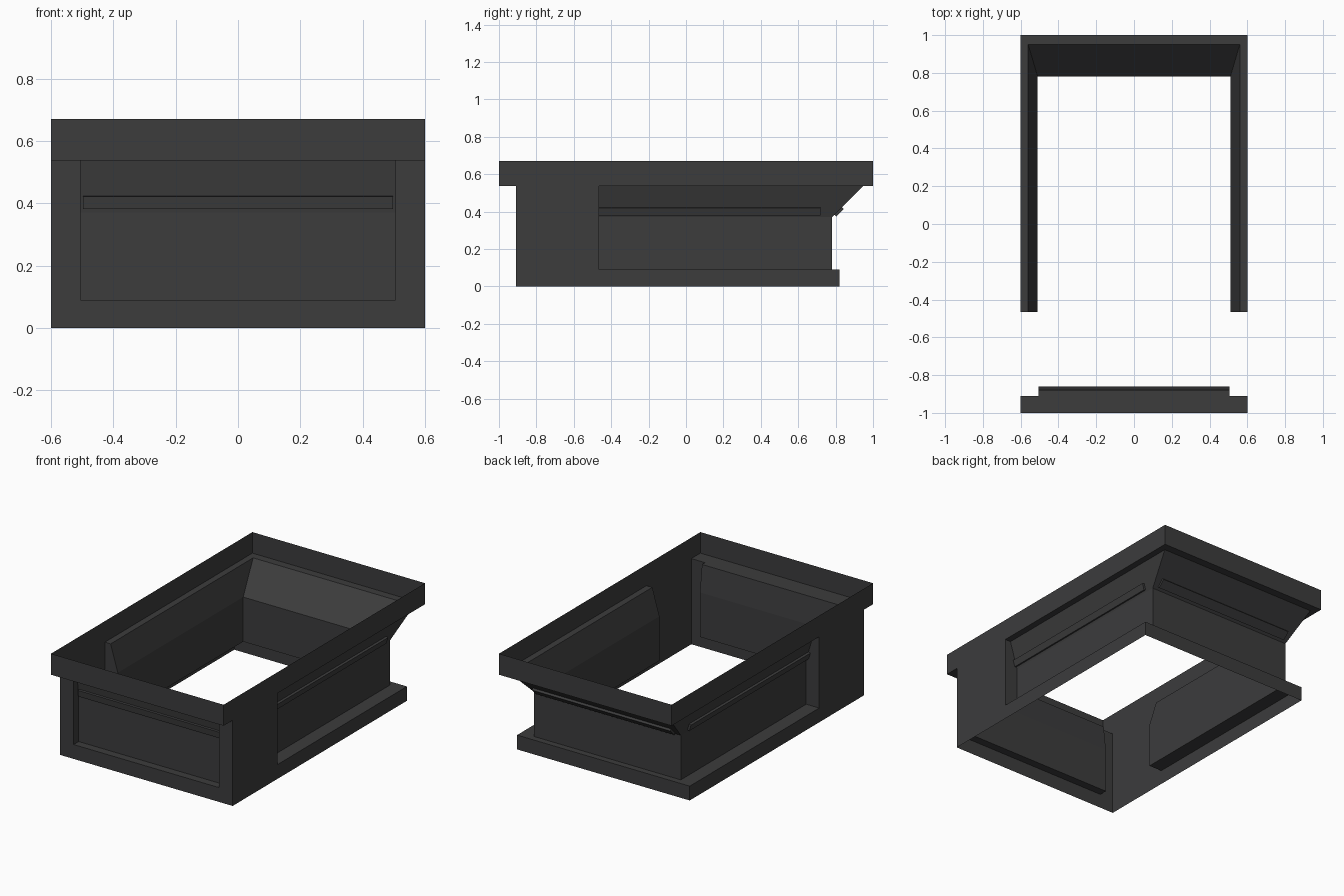
import bpy
import bmesh
from mathutils import Vector

cube = bpy.data.objects.get("Cube")
if cube:
    bpy.data.objects.remove(cube, do_unlink=True)

stone = bpy.data.materials.new("dark grey stone")
stone.use_nodes = True
colour = (0.045, 0.045, 0.046, 1)
stone.diffuse_color = colour
bsdf = stone.node_tree.nodes["Principled BSDF"]
bsdf.inputs["Base Color"].default_value = colour
bsdf.inputs["Roughness"].default_value = 0.8

# Shared dimensions
HALF = 0.60        # outer half width
FRONT = -0.91      # front face of the body
SPLIT = -0.465     # where the side recesses begin
BASE = 0.09        # top of the plinth
BEND = 0.37        # foot of the sloping cornice
RIM = 0.538        # underside of the lip
TOP = 0.67
WALL, FLARE = 0.51, 0.56           # side recess, lower and upper
BACK, BACK_FLARE = 0.78, 0.95      # rear wall, lower and upper
PANEL = 0.505                      # half width of front panel
DEEP, SHALLOW = -0.86, -0.88       # front panel, lower and upper


def make(name, faces):
    """Build a flat shaded sheet from polygons."""
    bm = bmesh.new()
    for pts in faces:
        bm.faces.new([bm.verts.new(p) for p in pts])
    bmesh.ops.remove_doubles(bm, verts=bm.verts, dist=0.0005)
    bmesh.ops.recalc_face_normals(bm, faces=bm.faces)
    mesh = bpy.data.meshes.new(name)
    bm.to_mesh(mesh)
    bm.free()
    mesh.materials.append(stone)
    obj = bpy.data.objects.new(name, mesh)
    bpy.context.collection.objects.link(obj)
    return obj


def loft(rings, closed=False):
    """Quads joining successive paths of equal length."""
    faces = []
    for a, b in zip(rings, rings[1:]):
        n = len(a)
        for i in range(n if closed else n - 1):
            j = (i + 1) % n
            faces.append([a[i], a[j], b[j], b[i]])
    return faces


def mirror(faces):
    return [[(-x, y, z) for x, y, z in f] for f in faces]


# Plinth, recessed walls and cornice swept round the sides and back
profile = [(HALF, 0.82, 0), (HALF, 0.82, BASE), (WALL, BACK, BASE),
           (WALL, BACK, BEND), (FLARE, BACK_FLARE, RIM), (HALF, 1, RIM)]
make("recessed_walls", loft([
    [(x, SPLIT, z), (x, y, z), (-x, y, z), (-x, SPLIT, z)]
    for x, y, z in profile]))

# Front corner blocks: outer sheet and the end of each side recess
corner = [[(HALF, FRONT, 0), (HALF, SPLIT, 0),
           (HALF, SPLIT, RIM), (HALF, FRONT, RIM)],
          [(x, SPLIT, z) for x, y, z in profile[1:]]]
make("left_corner_block", corner)
make("right_corner_block", mirror(corner))

# Front frame with its jambs and sill
levels = [RIM, BEND, BASE]
outer = [(-HALF, FRONT, z) for z in (RIM, BEND, 0)]
inner = [(-PANEL, FRONT, z) for z in levels]
inset = [(-PANEL, y, z) for y, z in zip((SHALLOW, DEEP, DEEP), levels)]
rings = [p + [(-x, y, z) for x, y, z in reversed(p)]
         for p in (outer, inner, inset)]
make("front_frame", loft(rings))

# Front panel with a slightly leaning upper part
make("front_panel", loft([inset, [(-x, y, z) for x, y, z in inset]]))

# Open lip with the ledges under its front
make("lip", loft([[(-HALF, -1, z), (HALF, -1, z), (HALF, 1, z), (-HALF, 1, z)]
                  for z in (RIM, TOP)], closed=True))
make("lip_underside", [
    [(s * w, y, RIM) for s, y in ((-1, a), (1, a), (1, b), (-1, b))]
    for w, a, b in ((HALF, -1, FRONT), (PANEL, FRONT, SHALLOW))])


def rail(name, low, high, along, start, end):
    """Raised bar on a sloping face from low to high, run along an axis."""
    low, high, along = Vector(low), Vector(high), Vector(along)
    slope = high - low
    normal = slope.cross(along).normalized()
    if normal.z > 0:
        normal = -normal
    p, q = (low + slope * ((z - BEND) / (RIM - BEND)) for z in (0.383, 0.423))
    base = [p + along * start, p + along * end,
            q + along * end, q + along * start]
    face = [v + normal * 0.014 for v in base]
    return make(name, loft([base, face], closed=True) + [base, face])


for side, s in (("left", 1), ("right", -1)):
    rail(side + "_rail", (s * WALL, 0, BEND), (s * FLARE, 0, RIM),
         (0, 1, 0), SPLIT, 0.72)
rail("back_rail", (0, BACK, BEND), (0, BACK_FLARE, RIM), (1, 0, 0), -0.48, 0.48)
rail("front_rail", (0, DEEP, BEND), (0, SHALLOW, RIM), (1, 0, 0), -0.497, 0.497)
